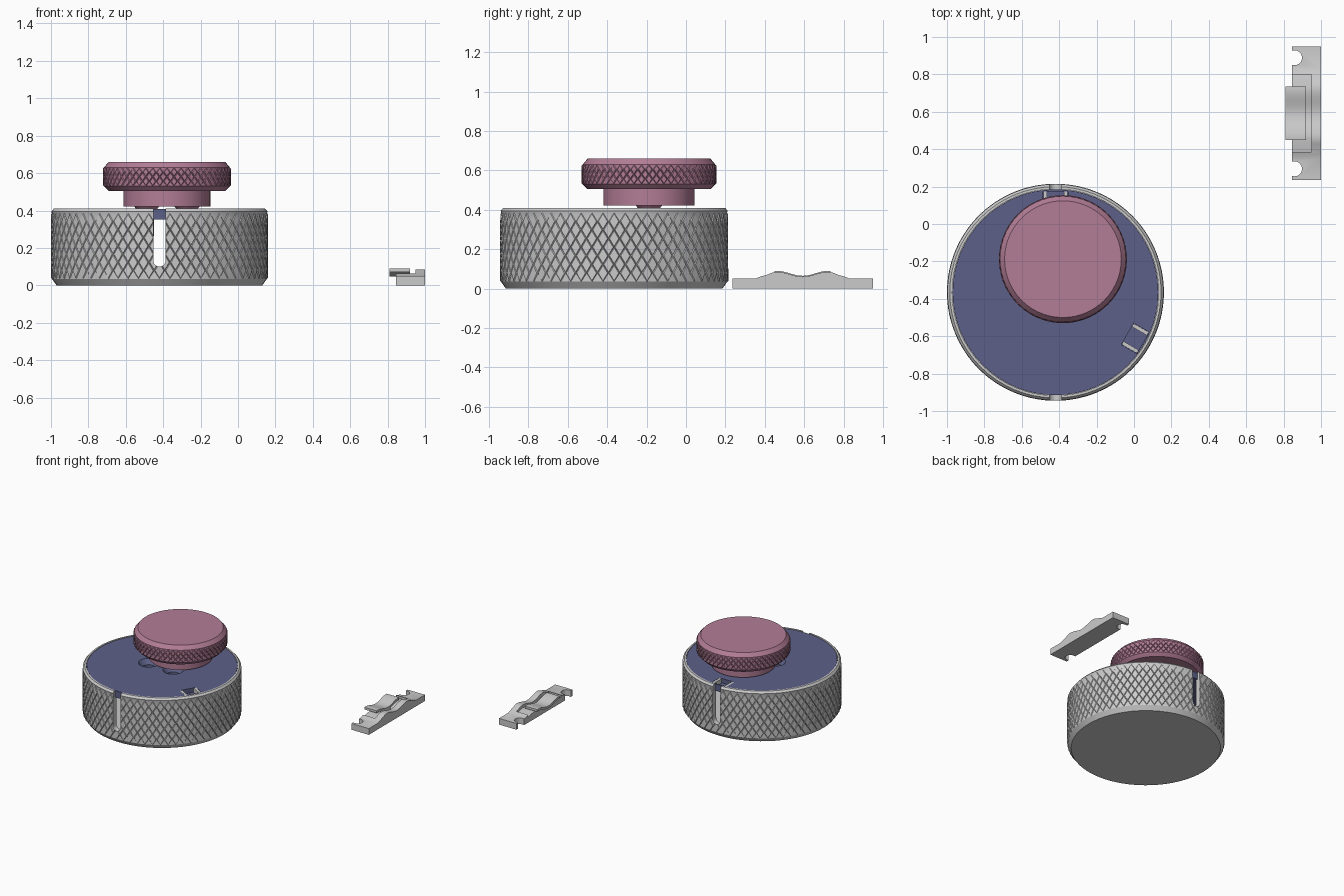
import bpy, bmesh
from math import pi, sin, cos, radians
from mathutils import Matrix, Vector

if "Cube" in bpy.data.objects:
    bpy.data.objects.remove(bpy.data.objects["Cube"])

BX, BY = -0.42, -0.365      # jar axis
KX, KY = -0.38, -0.188      # knob axis


def material(name, rgb):
    m = bpy.data.materials.new(name)
    m.diffuse_color = (*rgb, 1)
    m.use_nodes = True
    m.node_tree.nodes["Principled BSDF"].inputs["Base Color"].default_value = m.diffuse_color
    return m


PINK = material("pink", (0.45, 0.205, 0.305))
BLUE = material("blue", (0.107, 0.117, 0.242))


def finish(name, bm, loc=(0, 0, 0), mat=None):
    bmesh.ops.recalc_face_normals(bm, faces=bm.faces)
    me = bpy.data.meshes.new(name)
    bm.to_mesh(me)
    bm.free()
    ob = bpy.data.objects.new(name, me)
    ob.location = loc
    bpy.context.collection.objects.link(ob)
    if mat:
        me.materials.append(mat)
    return ob


def select(ob):
    bpy.ops.object.select_all(action='DESELECT')
    bpy.context.view_layer.objects.active = ob
    ob.select_set(True)


def smooth(ob):
    select(ob)
    bpy.ops.object.shade_smooth_by_angle(angle=radians(25))


def cut(ob, cutters):
    select(ob)
    for c in cutters:
        c.hide_render = True
        m = ob.modifiers.new("cut", 'BOOLEAN')
        m.operation, m.solver, m.object = 'DIFFERENCE', 'EXACT', c
        bpy.ops.object.modifier_apply(modifier=m.name)
        bpy.data.objects.remove(c)


def ring(bm, r, z, n, odd=0):
    return [bm.verts.new((r * cos((2 * k + odd) * pi / n),
                          r * sin((2 * k + odd) * pi / n), z)) for k in range(n)]


def bridge(bm, a, b):
    n = len(a)
    for k in range(n):
        bm.faces.new((a[k], a[(k + 1) % n], b[(k + 1) % n], b[k]))


def lathe(bm, rings):
    for a, b in zip(rings, rings[1:]):
        bridge(bm, a, b)


def revolve(name, profile, n, loc, mat=None):
    bm = bmesh.new()
    rings = [ring(bm, r, z, n) for r, z in profile]
    lathe(bm, rings)
    bm.faces.new(rings[0])
    bm.faces.new(rings[-1])
    return finish(name, bm, loc, mat)


def knurled(name, r, z0, z1, below, above, n, rows, loc, mat=None):
    """Closed solid of revolution with a diamond-knurled band from z0 to z1."""
    bm = bmesh.new()
    J = 2 * rows
    g = [ring(bm, r, z0 + (z1 - z0) * j / J, n, j % 2) for j in range(J + 1)]
    diamonds = []
    for j in range(J - 1):
        o = j % 2
        for k in range(n):
            diamonds.append(bm.faces.new((g[j][k], g[j + 1][(k + o) % n],
                                          g[j + 2][k], g[j + 1][(k + o - 1) % n])))
    for k in range(n):
        q = (k + 1) % n
        bm.faces.new((g[0][k], g[0][q], g[1][k]))
        bm.faces.new((g[J][q], g[J][k], g[J - 1][k]))
    lo = [ring(bm, a, z, n) for a, z in below]
    hi = [ring(bm, a, z, n) for a, z in above]
    lathe(bm, lo + [g[0]])
    lathe(bm, [g[J]] + hi)
    bm.faces.new(lo[0])
    bm.faces.new(hi[-1])
    bmesh.ops.recalc_face_normals(bm, faces=bm.faces)
    bmesh.ops.inset_individual(bm, faces=diamonds, thickness=0.005, depth=0.005)
    return finish(name, bm, loc, mat)


def box(name, lo, hi, mat=None, matrix=None):
    bm = bmesh.new()
    bmesh.ops.create_cube(bm, size=1)
    lo, hi = Vector(lo), Vector(hi)
    for v in bm.verts:
        v.co = Vector([(lo[i] + hi[i]) / 2 + v.co[i] * (hi[i] - lo[i]) for i in range(3)])
    if matrix:
        bm.transform(matrix)
    return finish(name, bm, mat=mat)


def extrude(name, pts, axis, a, b):
    """Prism from a 2D outline; along x the outline is (y, z), along y it is (x, z)."""
    bm = bmesh.new()
    put = (lambda p, t: (t, p[0], p[1])) if axis == 'x' else (lambda p, t: (p[0], t, p[1]))
    A = [bm.verts.new(put(p, a)) for p in pts]
    B = [bm.verts.new(put(p, b)) for p in pts]
    bridge(bm, A, B)
    bm.faces.new(A)
    bm.faces.new(B)
    return finish(name, bm)


# Jar: knurled cup with inner ledge, slotted front and back
jar = knurled("jar_body", 0.575, 0.035, 0.385, [(0.55, 0)],
              [(0.578, 0.395), (0.565, 0.41), (0.552, 0.41), (0.552, 0.352), (0.535, 0.352), (0.535, 0.06)],
              64, 4, (BX, BY, 0))
outline = [(BX + 0.033 * cos(pi + pi * i / 12), 0.133 + 0.033 * sin(pi + pi * i / 12)) for i in range(13)]
cut(jar, [extrude("slot_cutter", outline + [(BX + 0.033, 0.5), (BX - 0.033, 0.5)], 'y', -1.2, 0.5)])
smooth(jar)

# Lid disc: two countersunk holes, three edge pockets with side rails
disc = revolve("lid_disc", [(0.55, 0.353), (0.55, 0.407)], 64, (BX, BY, 0), BLUE)
cutters = [revolve("hole_cutter", [(0.045, 0.3), (0.045, 0.37), (0.078, 0.41), (0.078, 0.45)],
                   32, (BX + s * 0.108, BY - 0.015, 0)) for s in (-1, 1)]
for i in range(3):
    M = Matrix.Translation((BX, BY, 0)) @ Matrix.Rotation(radians(90 + 120 * i), 4, 'Z')
    cutters.append(box("pocket_cutter", (0.445, -0.066, 0.372), (0.54, 0.066, 0.5), matrix=M))
    for s in (-1, 1):
        box("pocket_rail", (0.446, s * 0.055 - 0.01, 0.365), (0.539, s * 0.055 + 0.01, 0.406), matrix=M)
cut(disc, cutters)
smooth(disc)

# Knob: knurled head, neck and two tapered pins
smooth(knurled("knob", 0.337, 0.53, 0.63,
               [(0.232, 0.422), (0.232, 0.505), (0.312, 0.505)],
               [(0.312, 0.66)], 56, 2, (KX, KY, 0), PINK))
for s in (-1, 1):
    smooth(revolve("knob_pin", [(0.034, 0.26), (0.038, 0.265), (0.038, 0.39), (0.07, 0.424)],
                   32, (KX + s * 0.108, KY, 0), PINK))

# Clip base: humped bar with wavy pocket and two round notches
CY = 0.592


def wave(y):
    return 0.0725 - 0.0125 * cos(2 * pi * (y - CY) / 0.26)


ys = [CY - 0.18 + 0.36 * i / 24 for i in range(25)]
hump = [(0.235, 0), (0.235, 0.05), (0.352, 0.05), (0.375, 0.06)] + \
       [(y, wave(y) if abs(y - CY) < 0.13 else 0.07 + 0.015 * cos(pi * (abs(y - CY) - 0.13) / 0.1)) for y in ys] + \
       [(0.809, 0.06), (0.832, 0.05), (0.949, 0.05), (0.949, 0)]
clip = extrude("clip_base", hump, 'x', 0.845, 1.0)
floor = [(0.385, 0.045)] + [(y, wave(y) - 0.025) for y in ys if abs(y - CY) < 0.15] + [(0.80, 0.045)]
cut(clip, [extrude("pocket_cutter", floor + [(0.80, 0.2), (0.385, 0.2)], 'x', 0.80, 0.95)] +
    [revolve("notch_cutter", [(0.04, -0.1), (0.04, 0.2)], 32, (0.858, CY + s * 0.297, 0)) for s in (-1, 1)])
smooth(clip)

# Clip spring: thin wavy tongue resting in the pocket
ys = [0.45 + 0.285 * i / 24 for i in range(25)]
spring = extrude("clip_spring", [(y, wave(y) + 0.005) for y in ys] +
                 [(y, wave(y) - 0.013) for y in reversed(ys)], 'x', 0.81, 0.92)
smooth(spring)
# Spring foot joining the tongue to the pocket floor
box("spring_foot", (0.85, CY - 0.03, 0.03), (0.92, CY + 0.03, 0.055))
